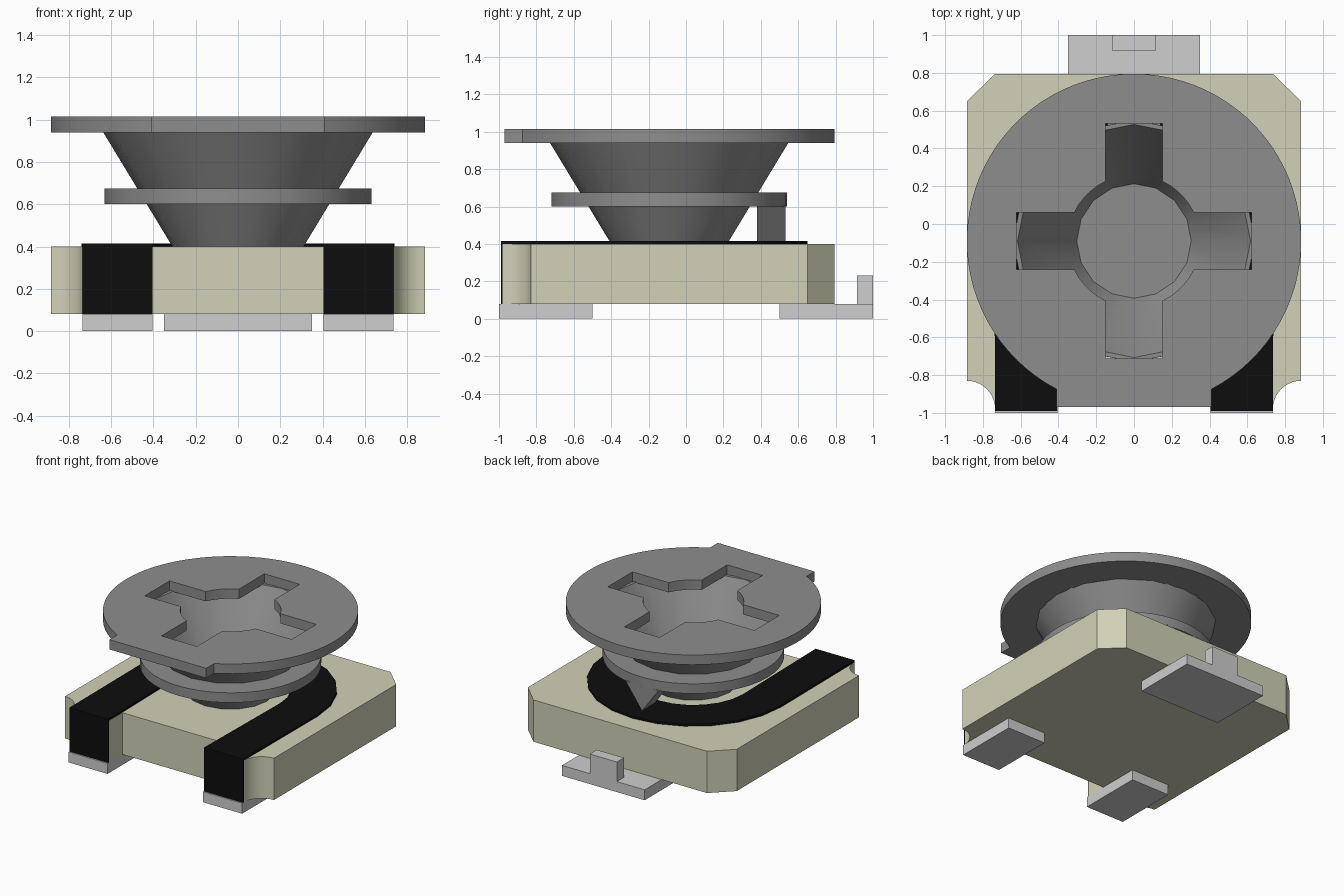
import bpy, bmesh
from math import sin, cos, pi, radians, acos, asin

cube = bpy.data.objects.get("Cube")
if cube:
    bpy.data.objects.remove(cube, do_unlink=True)

CY = -0.09      # y of the rotor axis


def material(name, rgb):
    m = bpy.data.materials.new(name)
    m.use_nodes = True
    m.diffuse_color = (*rgb, 1)
    m.node_tree.nodes["Principled BSDF"].inputs["Base Color"].default_value = (*rgb, 1)
    return m


CREAM = material("cream ceramic", (0.64, 0.64, 0.48))
BLACK = material("black carbon", (0.004, 0.004, 0.004))
STEEL = material("dark steel", (0.27, 0.27, 0.27))
TIN = material("light tin", (0.62, 0.62, 0.62))


def finish(name, bm, mat):
    bmesh.ops.remove_doubles(bm, verts=bm.verts, dist=0.0005)
    bmesh.ops.recalc_face_normals(bm, faces=bm.faces)
    me = bpy.data.meshes.new(name)
    bm.to_mesh(me)
    bm.free()
    me.materials.clear()
    me.materials.append(mat)
    me.shade_smooth()
    me.set_sharp_from_angle(angle=radians(30))
    ob = bpy.data.objects.new(name, me)
    bpy.context.collection.objects.link(ob)
    return ob


def arc(cx, cy, r, a, b, n):
    """Points on an arc from a to b degrees."""
    steps = [radians(a + (b - a) * i / n) for i in range(n + 1)]
    return [(cx + r * cos(t), cy + r * sin(t)) for t in steps]


def plate(name, outlines, z0, z1, mat):
    """Filled outline (later outlines are holes) extruded from z0 to z1."""
    cu = bpy.data.curves.new(name, "CURVE")
    cu.dimensions = "2D"
    cu.fill_mode = "BOTH"
    cu.extrude = (z1 - z0) / 2
    for pts in outlines:
        sp = cu.splines.new("POLY")
        sp.points.add(len(pts) - 1)
        for p, (x, y) in zip(sp.points, pts):
            p.co = (x, y, 0, 1)
        sp.use_cyclic_u = True
    tmp = bpy.data.objects.new(name + " curve", cu)
    bpy.context.collection.objects.link(tmp)
    bpy.context.view_layer.update()
    me = bpy.data.meshes.new_from_object(tmp)
    bm = bmesh.new()
    bm.from_mesh(me)
    bpy.data.objects.remove(tmp, do_unlink=True)
    bpy.data.curves.remove(cu)
    bpy.data.meshes.remove(me)
    bmesh.ops.translate(bm, verts=bm.verts, vec=(0, 0, (z0 + z1) / 2))
    return finish(name, bm, mat)


def box(name, x0, x1, y0, y1, z0, z1, mat):
    return plate(name, [[(x0, y0), (x1, y0), (x1, y1), (x0, y1)]], z0, z1, mat)


def revolve(name, profile, n, mat, closed):
    """Spin an (r, z) profile around the rotor axis."""
    bm = bmesh.new()
    vs = [bm.verts.new((r, CY, z)) for r, z in profile]
    es = [bm.edges.new(p) for p in zip(vs, vs[1:] + vs[:1])]
    if not closed:
        bm.edges.remove(es.pop())
    bmesh.ops.spin(bm, geom=vs + es, cent=(0, CY, 0), axis=(0, 0, 1),
                   angle=2 * pi, steps=n, use_merge=True)
    return finish(name, bm, mat)


# Ceramic base: recessed front, scooped front corners, chamfered back corners
half = [(0.405, -0.82), (0.405, -0.98)]
half += arc(0.885, -0.98, 0.15, 180, 90, 10)
half += [(0.885, 0.65), (0.735, 0.795)]
plate("base", [half + [(-x, y) for x, y in reversed(half)]], 0.08, 0.40, CREAM)

# Horseshoe resistive track with its two front straps
track = [(0.735, -0.99)] + arc(0, CY, 0.74, 0, 180, 12) + [(-0.735, -0.99)]
track += [(-0.405, -0.99)] + arc(0, CY, 0.42, 180, 0, 12) + [(0.405, -0.99)]
plate("track", [track], 0.40, 0.415, BLACK)
for side, s in (("left", 1), ("right", -1)):
    xs = sorted((0.405 * s, 0.735 * s))
    box(side + "_strap", *xs, -0.99, -0.98, 0.08, 0.41, BLACK)
    box(side + "_terminal", *xs, -1.0, -0.5, 0, 0.08, TIN)

# Rear terminal with upright tab
box("rear_terminal", -0.35, 0.35, 0.5, 1.0, 0, 0.08, TIN)
box("rear_terminal_tab", -0.115, 0.115, 0.915, 1.0, 0.07, 0.23, TIN)

# Hollow rotor cone and its middle flange
revolve("rotor_cone", [(0, 0.40), (0.31, 0.40), (0.64, 0.945), (0.617, 0.945),
                       (0.303, 0.412), (0, 0.412)], 16, STEEL, False)
revolve("rotor_flange", [(0.42, 0.60), (0.63, 0.60), (0.63, 0.675),
                         (0.465, 0.675)], 48, STEEL, True)

# Top disc with square front stop and cross-shaped driver opening
R, W = 0.885, 0.41
a = math_a = acos(W / R) * 180 / pi
disc = arc(0, CY, R, -a, 180 + a, 72) + [(-W, -0.97), (W, -0.97)]
b = asin(0.15 / 0.35) * 180 / pi
arm = [(0.622, -0.15), (0.622, 0.15)] + arc(0, 0, 0.35, b, 90 - b, 5)
cross = []
for c, s in ((1, 0), (0, 1), (-1, 0), (0, -1)):
    cross += [(x * c - y * s, x * s + y * c + CY) for x, y in arm]
plate("top_disc", [disc, cross], 0.94, 1.015, STEEL)

# Pointed wiper hanging from the flange onto the track
bm = bmesh.new()
tri = [bm.verts.new((x, 0.38, z)) for x, z in ((-0.14, 0.605), (0.14, 0.605), (0, 0.412))]
face = bm.faces.new(tri)
ext = bmesh.ops.extrude_face_region(bm, geom=[face])["geom"]
bmesh.ops.translate(bm, vec=(0, 0.152, 0),
                    verts=[v for v in ext if isinstance(v, bmesh.types.BMVert)])
if face.is_valid and len(bm.faces) < 5:
    bm.faces.new(tri)
finish("wiper", bm, STEEL)
